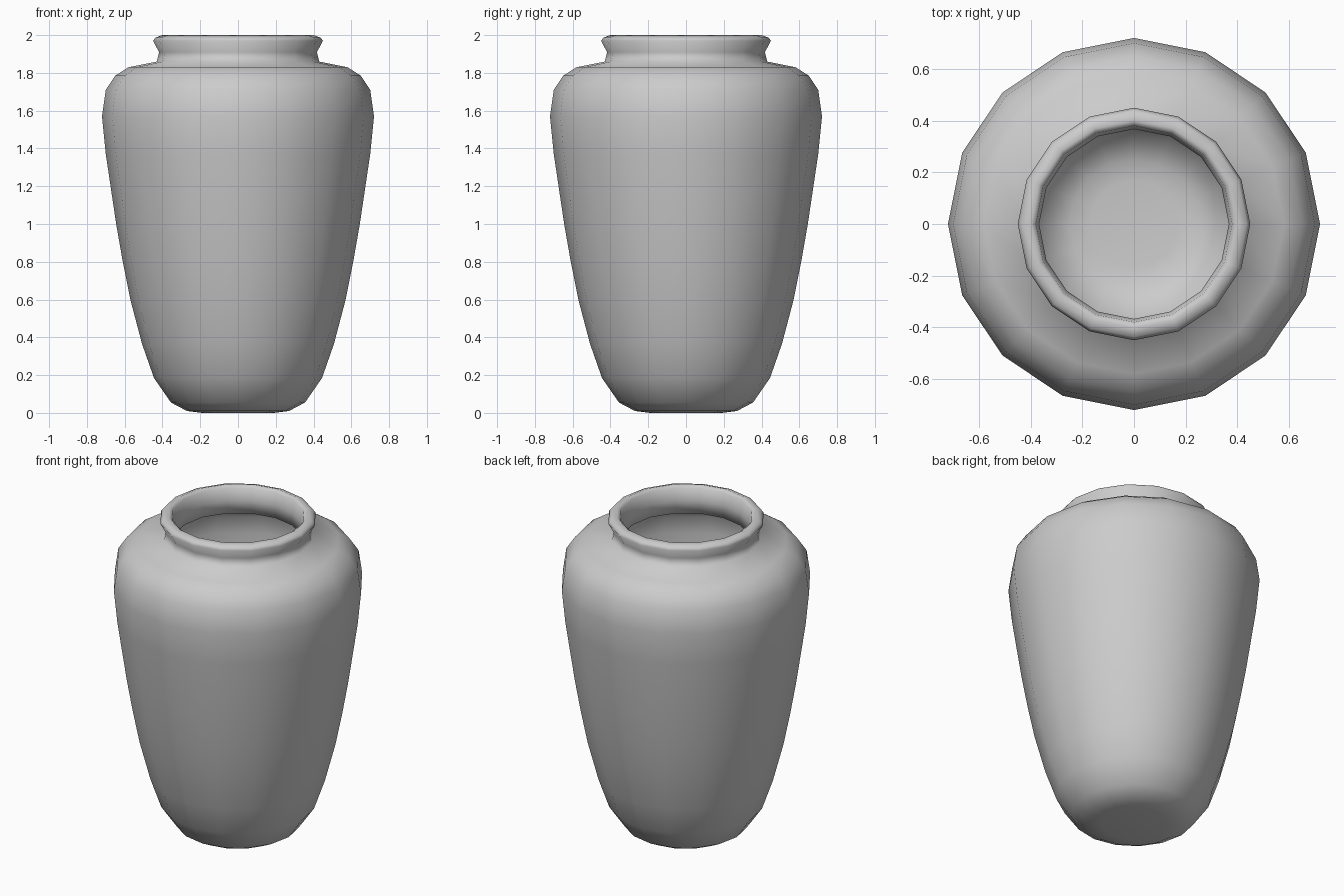
import bpy, bmesh, math

if "Cube" in bpy.data.objects:
    bpy.data.objects.remove(bpy.data.objects["Cube"])

SIDES = 16

# Outer wall (radius, height) from base to lip
outer = [(0.19, 0.0), (0.27, 0.01), (0.355, 0.055), (0.445, 0.185), (0.508, 0.365),
         (0.57, 0.60), (0.61, 0.80), (0.645, 1.0), (0.70, 1.37), (0.72, 1.57),
         (0.70, 1.71), (0.65, 1.785), (0.58, 1.83), (0.43, 1.86)]
# Neck and rolled lip
lip = [(0.418, 1.91), (0.45, 1.97), (0.437, 1.987), (0.40, 2.0), (0.38, 1.985),
       (0.367, 1.91), (0.37, 1.83)]
# Inner wall down to the floor
inner = [(0.56, 1.78), (0.62, 1.74), (0.655, 1.68), (0.67, 1.57), (0.65, 1.37),
         (0.595, 1.0), (0.52, 0.60), (0.46, 0.38), (0.40, 0.21), (0.325, 0.10),
         (0.25, 0.06), (0.17, 0.05)]


def lathe(name, profile):
    bm = bmesh.new()
    rings = []
    for r, z in profile:
        rings.append([bm.verts.new((r * math.cos(2 * math.pi * i / SIDES),
                                    r * math.sin(2 * math.pi * i / SIDES), z))
                      for i in range(SIDES)])
    for a, b in zip(rings, rings[1:]):
        for i in range(SIDES):
            j = (i + 1) % SIDES
            bm.faces.new((a[i], a[j], b[j], b[i]))
    # Base and inside floor
    bm.faces.new(rings[0][::-1])
    bm.faces.new(rings[-1])
    bmesh.ops.recalc_face_normals(bm, faces=bm.faces)
    for f in bm.faces:
        f.smooth = True
    mesh = bpy.data.meshes.new(name)
    bm.to_mesh(mesh)
    bm.free()
    obj = bpy.data.objects.new(name, mesh)
    bpy.context.collection.objects.link(obj)
    return obj


# One hollow jar
lathe("jar", outer + lip + inner)
